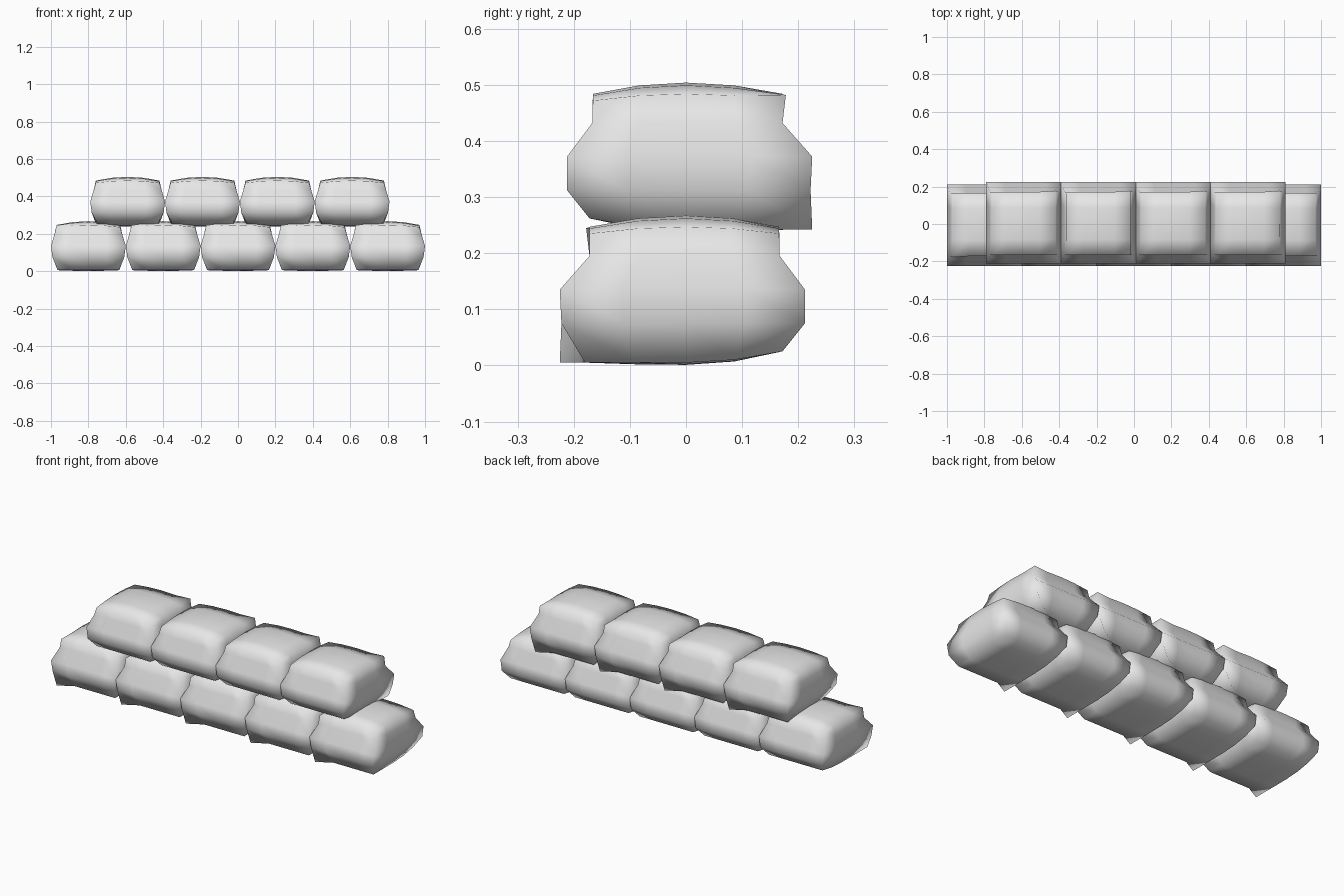
import bpy, bmesh, math
from mathutils import Vector

if "Cube" in bpy.data.objects:
    bpy.data.objects.remove(bpy.data.objects["Cube"], do_unlink=True)

# Plain light grey cloth
cloth = bpy.data.materials.new("light_grey_cloth")
cloth.use_nodes = True
grey = (0.8, 0.8, 0.8, 1)
cloth.diffuse_color = grey
cloth.node_tree.nodes["Principled BSDF"].inputs["Base Color"].default_value = grey

# Bag outline by level, bottom to top: height, half width, front depth, back depth
LEVELS = [
    (0.005, 0.165, 0.180, 0.172),
    (0.075, 0.192, 0.222, 0.212),
    (0.135, 0.200, 0.225, 0.212),
    (0.195, 0.182, 0.172, 0.167),
    (0.235, 0.170, 0.172, 0.166),
]


def bag_point(u, v, w):
    """Place a point of the unit cube grid on the stuffed bag."""
    z, half, front, back = LEVELS[round((w + 1) * 2)]
    x = u * half
    y = v * (front if v < 0 else back)
    bow_u, bow_v = 1 - u * u, 1 - v * v
    if w == 1:      # domed top, lower at the corners
        z += 0.012 * (bow_u + bow_v) + 0.008 * bow_u * bow_v
    elif w == -1:   # settled underside, lifting at the back edge
        z += 0.02 * max(v, 0) ** 2 - 0.004 * bow_u * bow_v
    if w == -1 and u == -1 and v == -1:     # loose corner ear
        y = -0.225
    if w == 1 and u == -1 and v == -1:      # peaked upper corner
        y, z = -0.178, 0.245
    return Vector((x, y, z))


def make_bag_mesh():
    bm = bmesh.new()
    bmesh.ops.create_cube(bm, size=2)
    bmesh.ops.subdivide_edges(bm, edges=bm.edges[:], cuts=3, use_grid_fill=True)
    for vert in bm.verts:
        vert.co = bag_point(*(round(c * 2) / 2 for c in vert.co))
    bmesh.ops.recalc_face_normals(bm, faces=bm.faces[:])
    for face in bm.faces:
        face.smooth = True
    mesh = bpy.data.meshes.new("sandbag")
    bm.to_mesh(mesh)
    bm.free()
    mesh.materials.append(cloth)
    return mesh


bag_mesh = make_bag_mesh()


def lay_row(name, count, centre, z, turn):
    for i in range(count):
        bag = bpy.data.objects.new(f"{name}_{i + 1}", bag_mesh)
        bag.location = (centre + (i - (count - 1) / 2) * 0.4, 0, z)
        bag.rotation_euler.z = turn
        bpy.context.collection.objects.link(bag)


# Lower row, and an upper row turned end for end across the joints
lay_row("lower_sandbag", 5, 0, 0, 0)
lay_row("upper_sandbag", 4, 0.01, 0.237, math.pi)
